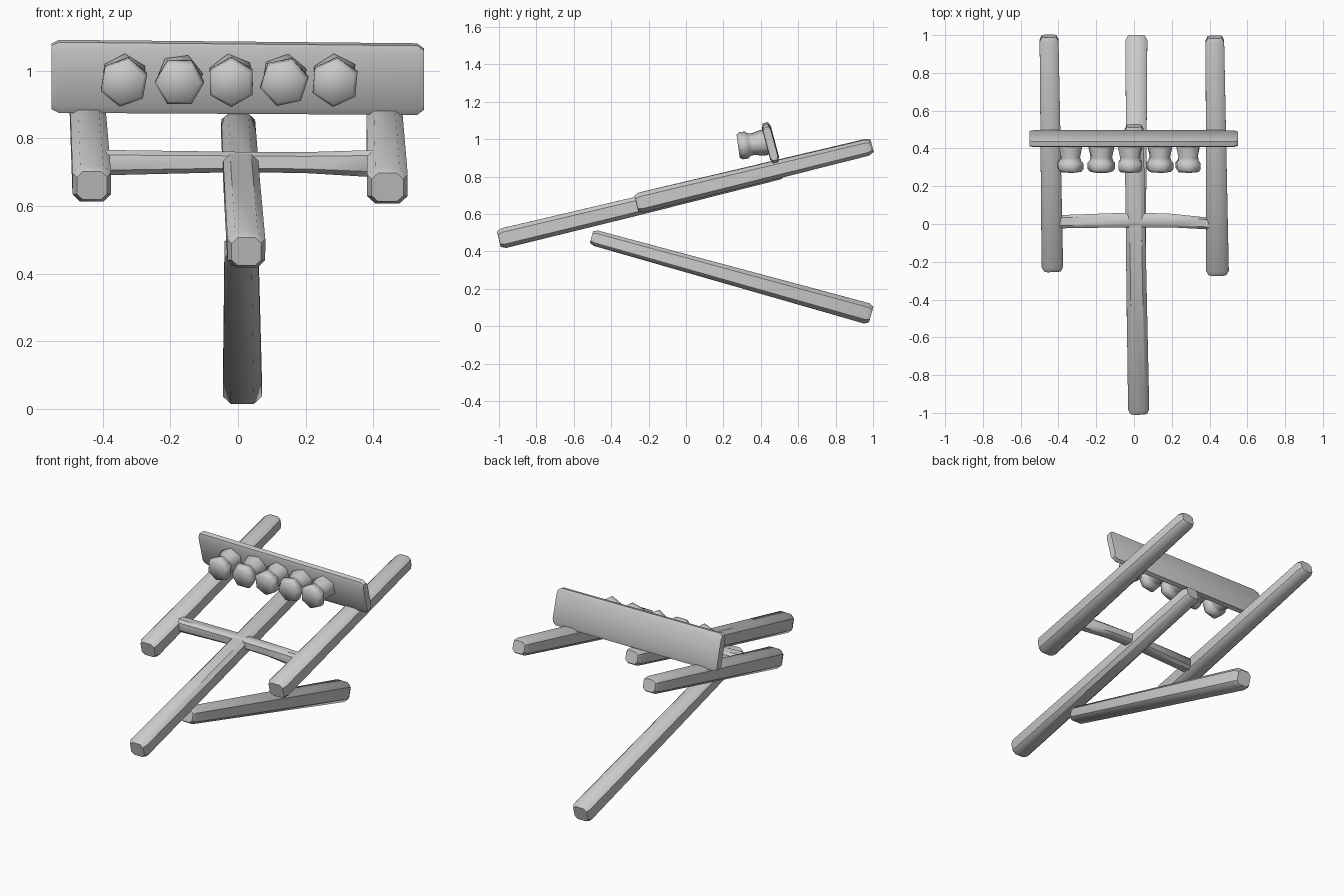
import bpy, bmesh, math
from mathutils import Vector

if "Cube" in bpy.data.objects:
    bpy.data.objects.remove(bpy.data.objects["Cube"])


def finish(name, bm, angle=40):
    bmesh.ops.recalc_face_normals(bm, faces=bm.faces)
    me = bpy.data.meshes.new(name)
    bm.to_mesh(me)
    bm.free()
    ob = bpy.data.objects.new(name, me)
    bpy.context.collection.objects.link(ob)
    bpy.ops.object.select_all(action='DESELECT')
    ob.select_set(True)
    bpy.context.view_layer.objects.active = ob
    bpy.ops.object.shade_smooth_by_angle(angle=math.radians(angle))
    return ob


def loft(bm, rings):
    """Skin a list of point rings and close both ends."""
    vs = [[bm.verts.new(p) for p in r] for r in rings]
    n = len(vs[0])
    for r, s in zip(vs, vs[1:]):
        for i in range(n):
            j = (i + 1) % n
            bm.faces.new((r[i], r[j], s[j], s[i]))
    bm.faces.new(vs[0])
    bm.faces.new(vs[-1])


def beam(name, points, widths, heights, chamfer=0.6, cap=0.025):
    """Rough-hewn beam with an octagonal section and chamfered ends."""
    pts = [Vector(p) for p in points]
    d = (pts[-1] - pts[0]).normalized()
    side = d.cross(Vector((0, 0, 1))).normalized()
    up = side.cross(d)
    c = chamfer
    prof = [(1, c), (c, 1), (-c, 1), (-1, c), (-1, -c), (-c, -1), (c, -1), (1, -c)]

    def ring(p, w, h):
        return [p + side * (u * w / 2) + up * (v * h / 2) for u, v in prof]

    rings = [ring(pts[0], widths[0] * .78, heights[0] * .78)]
    for i, p in enumerate(pts):
        q = p + d * cap if i == 0 else p - d * cap if i == len(pts) - 1 else p
        rings.append(ring(q, widths[i], heights[i]))
    rings.append(ring(pts[-1], widths[-1] * .78, heights[-1] * .78))
    bm = bmesh.new()
    loft(bm, rings)
    return finish(name, bm)


# long central pole and the lower leg propping it up
beam("center_pole", [(0.025, -1.0, 0.465), (0.012, -0.25, 0.645), (0, 0.52, 0.835)],
     (0.112, 0.106, 0.1), (0.108, 0.1, 0.09))
beam("lower_leg", [(0.01, -0.505, 0.477), (0.013, 0.99, 0.062)], (0.1, 0.115), (0.085, 0.112))

# two side rails
beam("left_rail", [(-0.432, -0.245, 0.66), (-0.45, 0.995, 0.965)], (0.114, 0.1), (0.11, 0.088))
beam("right_rail", [(0.442, -0.265, 0.655), (0.428, 0.99, 0.96)], (0.12, 0.098), (0.11, 0.088))

# slightly bowed crossbar between the rails
beam("crossbar", [(-0.41, 0.012, 0.728), (0.0, 0.022, 0.73), (0.2, 0.018, 0.728), (0.41, 0.002, 0.725)],
     (0.07, 0.078, 0.072, 0.062), (0.075, 0.06, 0.062, 0.08), cap=0.01)

# tilted board, section in (y, z), slightly narrower at its ends
tilt = math.radians(15)
axis = Vector((0, -math.cos(tilt), -math.sin(tilt)))
rise = Vector((0, -math.sin(tilt), math.cos(tilt)))
mid = Vector((0, 0.452, 0.979))
section = [(0.024, -0.085), (0.024, 0.085), (0.014, 0.108), (-0.014, 0.108),
           (-0.024, 0.085), (-0.024, -0.085), (-0.014, -0.108), (0.014, -0.108)]
bm = bmesh.new()
rings = []
for x, k in ((-0.552, .9), (-0.53, 1), (0.53, .98), (0.55, .84)):
    rings.append([mid + Vector((x, 0, 0.004 if x < 0 else -0.004))
                  + axis * (a * k) + rise * (b * k) for a, b in section])
loft(bm, rings)
finish("board", bm)

# row of faceted cups on the board: (distance along axis, radius)
profile = [(0.0, 0.066), (0.03, 0.07), (0.085, 0.058), (0.105, 0.062),
           (0.117, 0.073), (0.148, 0.073), (0.163, 0.062)]
tilt = math.radians(8)
axis = Vector((0, -math.cos(tilt), -math.sin(tilt)))
rise = Vector((0, -math.sin(tilt), math.cos(tilt)))
right = Vector((1, 0, 0))
for i, (x, turn) in enumerate([(-0.337, 20), (-0.173, 0), (-0.02, 30), (0.137, 12), (0.287, 25)]):
    base = Vector((x, 0.44, 0.985))
    bm = bmesh.new()
    rings = []
    for j, (t, r) in enumerate(profile):
        off = math.radians(turn + (8 if j < 3 else 0))
        rings.append([base + axis * t + right * (r * math.cos(off + k * math.tau / 6))
                      + rise * (r * math.sin(off + k * math.tau / 6)) for k in range(6)])
    loft(bm, rings)
    finish("cup_%d" % (i + 1), bm, 62)
